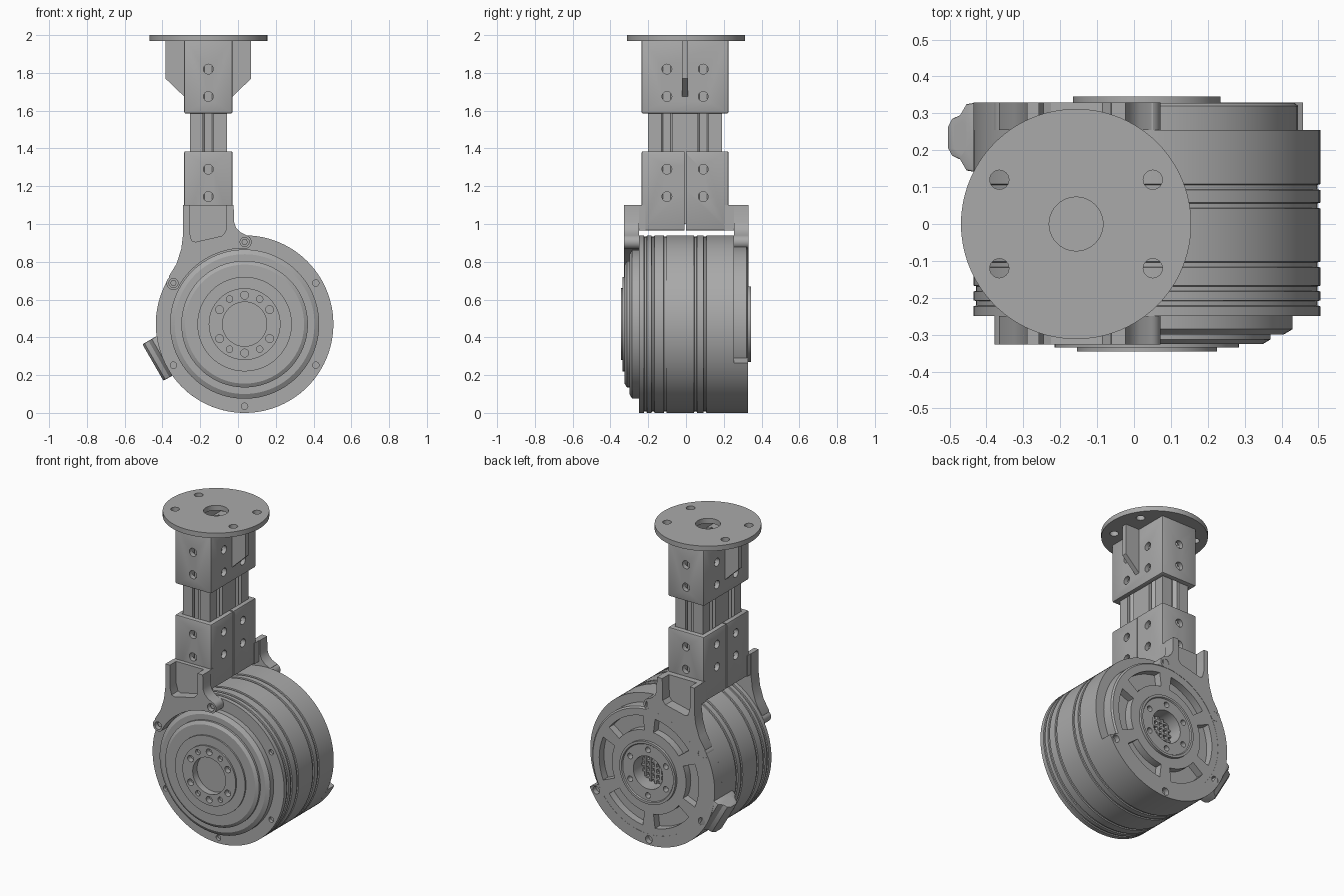
import bpy, bmesh
from math import sin, cos, pi, radians
from mathutils import Vector, Matrix

if "Cube" in bpy.data.objects:
    bpy.data.objects.remove(bpy.data.objects["Cube"])

grey = bpy.data.materials.new("machined grey")
grey.use_nodes = True
GREY = (0.4, 0.4, 0.4, 1)
grey.diffuse_color = GREY
grey.node_tree.nodes["Principled BSDF"].inputs["Base Color"].default_value = GREY

MX, MZ, R = 0.035, 0.47, 0.47      # drum axis and radius
CX, CY = -0.157, -0.005            # column centre
AXES = {"x": lambda u, v, w: (w, u, v), "y": lambda u, v, w: (u, w, v), "z": lambda u, v, w: (u, v, w)}


def prism(bm, pts, a, b, axis="y"):
    """Extrude a flat outline from a to b along an axis."""
    f = AXES[axis]
    face = bm.faces.new([bm.verts.new(f(u, v, a)) for u, v in pts])
    res = bmesh.ops.extrude_face_region(bm, geom=[face])
    vs = [g for g in res["geom"] if isinstance(g, bmesh.types.BMVert)]
    bmesh.ops.translate(bm, verts=vs, vec=Vector(f(0, 0, b - a)))


def arc(cx, cz, r, a0, a1, n=24):
    step = (a1 - a0) / n
    return [(cx + r * cos(radians(a0 + step * i)), cz + r * sin(radians(a0 + step * i))) for i in range(n + 1)]


def circle(cx, cz, r, n=24):
    return arc(cx, cz, r, 0, 360, n)[:-1]


def rect(cx, cy, hx, hy):
    return [(cx - hx, cy - hy), (cx + hx, cy - hy), (cx + hx, cy + hy), (cx - hx, cy + hy)]


def polar(r, ang):
    return MX + r * cos(radians(ang)), MZ + r * sin(radians(ang))


def sector(r0, r1, a0, a1, n=24):
    return arc(MX, MZ, r1, a0, a1, n) + arc(MX, MZ, r0, a1, a0, n)


def finish(name, bm, cutter=None, bevel=0):
    """Turn a bmesh into a shaded object, optionally cut by another bmesh."""
    def make(n, b):
        bmesh.ops.recalc_face_normals(b, faces=b.faces)
        me = bpy.data.meshes.new(n)
        b.to_mesh(me)
        b.free()
        ob = bpy.data.objects.new(n, me)
        bpy.context.scene.collection.objects.link(ob)
        return ob
    ob = make(name, bm)
    ob.data.materials.append(grey)
    bpy.ops.object.select_all(action="DESELECT")
    bpy.context.view_layer.objects.active = ob
    ob.select_set(True)
    if bevel:
        m = ob.modifiers.new("soft edges", "BEVEL")
        m.width, m.segments, m.angle_limit = bevel, 2, radians(50)
        bpy.ops.object.modifier_apply(modifier=m.name)
    if cutter:
        tool = make(name + "_cutter", cutter)
        tool.hide_render = True
        m = ob.modifiers.new("holes", "BOOLEAN")
        m.object, m.operation, m.solver = tool, "DIFFERENCE", "EXACT"
        bpy.ops.object.modifier_apply(modifier=m.name)
        bpy.data.objects.remove(tool)
    bpy.ops.object.shade_smooth_by_angle(angle=radians(30))
    return ob


# Motor drum: turned profile (radius, y) from front bore to back bore
profile = [(0, -.30), (.117, -.30), (.117, -.345), (.19, -.345), (.19, -.335), (.25, -.335), (.25, -.325),
           (.315, -.325), (.335, -.313), (.335, -.30), (.37, -.30), (.395, -.285), (.395, -.25), (R, -.25)]
for y in (-.215, -.175, -.11, .05, .1):
    profile += [(R, y - .008), (R - .007, y - .006), (R - .007, y + .006), (R, y + .008)]
profile += [(R, .255), (.41, .255), (.41, .32), (.40, .328), (.2, .328), (.2, .345), (.165 + .02, .345),
            (.18, .338), (.105, .338), (.105, .24), (0, .24)]
bm = bmesh.new()
vs = [bm.verts.new((r, y, 0)) for r, y in profile]
es = [bm.edges.new(p) for p in zip(vs, vs[1:])]
bmesh.ops.spin(bm, geom=vs + es, axis=(0, 1, 0), cent=(0, 0, 0), angle=2 * pi, steps=96)
bmesh.ops.remove_doubles(bm, verts=bm.verts, dist=1e-4)
bmesh.ops.translate(bm, verts=bm.verts, vec=(MX, 0, MZ))
cut = bmesh.new()
for k in range(6):
    a = 30 + 60 * k
    prism(cut, circle(*polar(.153, a), .021, 16), -.36, -.31)
    prism(cut, circle(*polar(.147, a), .018, 16), .30, .36)
    prism(cut, sector(.265, .355, a + 7, a + 53, 12), .28, .36)
    if a not in (90, 150):
        prism(cut, circle(*polar(.435, a), .017, 16), -.27, -.23)
for a in (59, 121, 239, 301):
    prism(cut, circle(*polar(.155, a), .017, 16), -.36, -.325)
finish("motor_drum", bm, cut)

# Grille in the rear bore
bm = bmesh.new()
for i in range(-2, 3):
    half = (.1 ** 2 - (i * .036) ** 2) ** .5
    prism(bm, rect(MX + i * .036, MZ, .006, half), .235, .262)
    prism(bm, rect(MX, MZ + i * .036, half, .006), .235, .261)
finish("rear_grille", bm)

# Yoke brackets: neck, ears and prongs; the rear one also wraps the drum
neck = ([(-.29, 1.1), (-.29, .95), (-.30, .87), (-.325, .79), (-.365, .725)]
        + arc(*polar(.435, 150), .037, 130, 310, 12) + arc(MX, MZ, .402, 146, 94, 16)
        + arc(*polar(.435, 90), .037, -70, 70, 10)
        + [(.015, .955), (-.01, .98), (-.021, 1.01), (-.023, 1.1)])
pocket = [(-.258, 1.2), (-.258, .96), (-.245, .912), (-.225, .905), (-.085, .937), (-.065, .96), (-.058, 1.2)]


def bracket(name, y_out, y_in, y_web, angles):
    body, holes = bmesh.new(), bmesh.new()
    prism(body, neck, y_out, y_in)
    s = 1 if y_out > 0 else -1
    prism(holes, pocket, y_out + s * .02, y_web)
    for a in angles:
        prism(holes, circle(*polar(.435, a), .024, 20), y_out + s * .02, y_out - s * .035)
    finish(name, body, holes)
    screws = bmesh.new()
    for a in angles:
        prism(screws, circle(*polar(.435, a), .017, 6), y_out - s * .02, y_out - s * .05)
    finish(name + "_screws", screws)


bracket("front_bracket", -.327, -.25, -.262, (90, 150))
bracket("rear_bracket", .33, .255, .262, (90, 150))
for name, y0, y1 in (("front_bracket_foot", -.262, -.215), ("rear_bracket_foot", .205, .262)):
    bm = bmesh.new()
    prism(bm, [(-.287, 1.1), (-.287, .965), (-.027, .965), (-.027, 1.1)], y0, y1)
    finish(name, bm)

# Rear flange around the lower half of the drum
bm, cut = bmesh.new(), bmesh.new()
prism(bm, sector(.40, R, 146, 334, 60), .255, .329)
for a in (210, 270, 330):
    prism(cut, circle(*polar(.435, a), .024, 20), .295, .36)
finish("rear_flange", bm, cut)
bm = bmesh.new()
prism(bm, sector(.40, R, 88, 152, 20), .255, .328)
finish("rear_flange_top", bm, None)


# Column: two square sleeves with screw holes
def sleeve(name, z0, z1, rows, split):
    bm, cut = bmesh.new(), bmesh.new()
    prism(bm, rect(CX, CY, .128, .23), z0, z1, "z")
    core = bmesh.new()
    prism(core, rect(CX, CY, .1, .2), z0 - .1, z1 + .1, "z")
    ob = finish(name, bm, core, 0.008)
    for z in rows:
        prism(cut, circle(CX, z, .026, 20), -.4, .4)
    for y in (-.096, .096):
        for z in rows:
            for x0 in (-.32, -.08):
                prism(cut, circle(CY + y, z, .026, 20), x0, x0 + .08, "x")
    if split:
        prism(cut, rect(CX, CY, .3, .004), z0 - .1, z1 + .1, "z")
    bm = bmesh.new()
    bm.from_mesh(ob.data)
    bpy.data.objects.remove(ob)
    finish(name, bm, cut)


sleeve("lower_sleeve", .965, 1.385, (1.145, 1.29), True)
sleeve("upper_sleeve", 1.585, 1.975, (1.675, 1.82), False)

# Slotted extrusion inside the sleeves
bm, cut = bmesh.new(), bmesh.new()
prism(bm, rect(CX, CY, .0975, .195), 1.0, 1.9, "z")
for s in (-1, 1):
    tee = [(-.028, .03), (.028, .03), (.028, -.02), (.05, -.02), (.02, -.05), (-.02, -.05), (-.05, -.02), (-.028, -.02)]
    prism(cut, [(CX + u, CY + s * (.195 + v)) for u, v in tee], .9, 2, "z")
    for y in (-.097, .097):
        prism(cut, [(CX + s * (.0975 + v), CY + y + u) for u, v in tee], .9, 2, "z")
finish("slotted_extrusion", bm, cut)

# Gussets under the mounting plate
bm = bmesh.new()
for s in (-1, 1):
    prism(bm, [(CX + s * .12, 1.975), (CX + s * .227, 1.975), (CX + s * .227, 1.77), (CX + s * .128, 1.675),
               (CX + s * .12, 1.675)], CY - .016, CY + .016)
finish("gussets", bm)

# Round mounting plate with bolt holes
bm, cut = bmesh.new(), bmesh.new()
prism(bm, circle(CX, 0, .312, 96), 1.968, 2.0, "z")
prism(cut, circle(CX, 0, .073, 40), 1.9, 2.1, "z")
for sx in (-1, 1):
    for sy in (-1, 1):
        prism(cut, circle(CX + sx * .208, sy * .12, .026), 1.9, 2.1, "z")
finish("mounting_plate", bm, cut)

# Cable connector on the side of the drum: (radius, y) section swept along the tangent
half = [(.43, .14), (.465, .145), (.485, .175), (.51, .185), (.522, .205)]
section = half + [(r, .47 - y) for r, y in reversed(half)]
bm, cut = bmesh.new(), bmesh.new()
prism(bm, section, -.178, .045, "z")
prism(cut, [(.462, .205), (.475, .19), (.5, .205), (.5, .265), (.475, .28), (.462, .265)], -.25, -.11, "z")
for b in (bm, cut):
    out, tan = Vector((-.866, 0, -.5)), Vector((.5, 0, -.866))
    for v in b.verts:
        r, y, t = v.co
        v.co = Vector((MX, y, MZ)) + out * r + tan * t
finish("cable_connector", bm, cut, 0.006)
